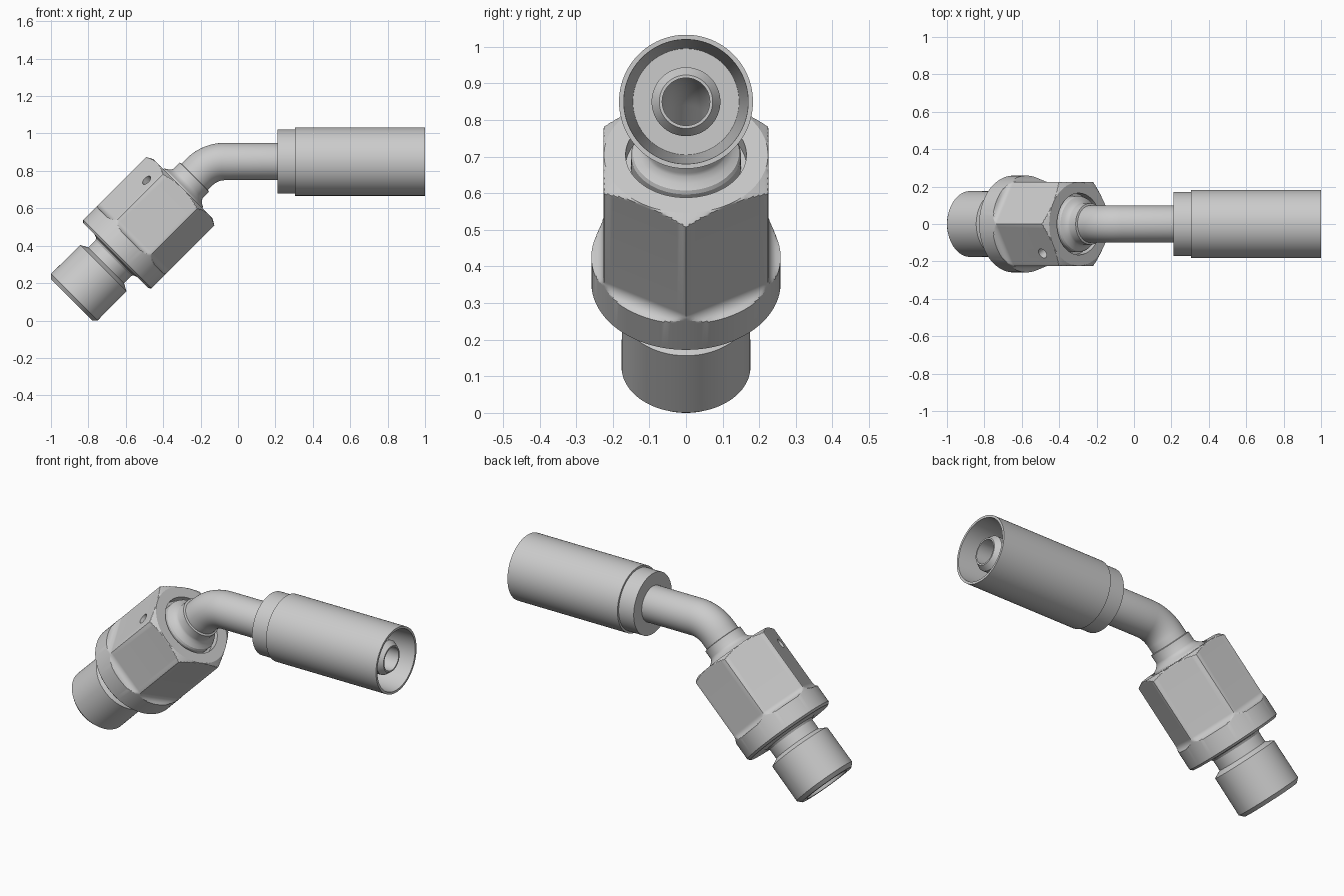
import bpy, bmesh, math
from mathutils import Vector, Matrix

if "Cube" in bpy.data.objects:
    bpy.data.objects.remove(bpy.data.objects["Cube"])

# Centre line: horizontal leg (t < -T), 45 degree bend, sloping leg (t > T)
T = 0.08
BEND = T / math.tan(math.radians(22.5))
CORNER = Vector((-0.15, 0, 0.85))
Y = Vector((0, 1, 0))


def frame(t):
    """Point on the centre line and its upward normal."""
    a = math.radians(45) * min(max((t + T) / (2 * T), 0), 1)
    n = Vector((-math.sin(a), 0, math.cos(a)))
    if t <= -T:
        return CORNER + Vector((-t, 0, 0)), n
    if t >= T:
        return CORNER + Vector((-t, 0, -t)) / math.sqrt(2), n
    return CORNER + Vector((T, 0, -BEND)) + n * BEND, n


def turn(name, rows, segs=96):
    """Closed ring profile of (t, radius[, hex apothem]) turned round the centre line."""
    bm = bmesh.new()
    rings = []
    for t, r, *apothem in rows:
        p, n = frame(t)
        ring = []
        for i in range(segs):
            a = 2 * math.pi * i / segs
            rad = r
            if apothem:
                off = a % (math.pi / 3) - math.pi / 6
                rad = min(r, apothem[0] / math.cos(off))
            ring.append(bm.verts.new(p + rad * (math.cos(a) * n + math.sin(a) * Y)))
        rings.append(ring)
    for k, ring in enumerate(rings):
        nxt = rings[(k + 1) % len(rings)]
        for i in range(segs):
            j = (i + 1) % segs
            bm.faces.new((ring[i], ring[j], nxt[j], nxt[i]))
    bmesh.ops.recalc_face_normals(bm, faces=bm.faces)
    me = bpy.data.meshes.new(name)
    bm.to_mesh(me)
    bm.free()
    ob = bpy.data.objects.new(name, me)
    bpy.context.collection.objects.link(ob)
    return ob


def activate(ob):
    bpy.ops.object.select_all(action='DESELECT')
    ob.select_set(True)
    bpy.context.view_layer.objects.active = ob


# Hex nut with round flange, neck and threaded stud
AP, R = 0.225, 0.2585
rows = [(0.25, 0.165), (0.205, 0.165)]
rows += [(0.205 + 0.02 * k / 5, 0.224 + (R - 0.224) * k / 5, AP) for k in range(6)]
for k in range(11):                                    # fillet from flats to flange
    d = 0.036 * k / 10
    rows.append((0.564 + d, R, AP + 0.036 - math.sqrt(max(0.036 ** 2 - d * d, 0))))
rows += [(0.70, R), (0.712, 0.246), (0.712, 0.16), (0.718, 0.142), (0.73, 0.135),
         (0.785, 0.135), (0.806, 0.175), (1.025, 0.176), (1.046, 0.156),
         (1.046, 0.125), (0.93, 0.10), (0.93, 0.07), (0.25, 0.07)]
nut = turn("hex_nut_and_stud", rows, 192)

# Small drilled hole in one upper flat
p, n = frame(0.31)
normal = n * math.cos(math.pi / 6) - Y * math.sin(math.pi / 6)
bm = bmesh.new()
bmesh.ops.create_cone(bm, cap_ends=True, segments=32, radius1=0.028, radius2=0.028, depth=0.12,
                      matrix=Matrix.Translation(p + n * 0.173 - Y * 0.16)
                      @ normal.to_track_quat('Z', 'Y').to_matrix().to_4x4())
me = bpy.data.meshes.new("hole_cutter")
bm.to_mesh(me)
bm.free()
cutter = bpy.data.objects.new("hole_cutter", me)
bpy.context.collection.objects.link(cutter)
cutter.hide_render = True
mod = nut.modifiers.new("hole", 'BOOLEAN')
mod.operation = 'DIFFERENCE'
mod.solver = 'EXACT'
mod.object = cutter
activate(nut)
bpy.ops.object.modifier_apply(modifier=mod.name)
bpy.data.objects.remove(cutter)

# Bent tube: flared seat, collar, bend, and tapered nipple inside the ferrule
arc = [T - 2 * T * k / 16 for k in range(17)]
rows = [(0.252, 0.15), (0.208, 0.15), (0.198, 0.145), (0.188, 0.128), (0.175, 0.115),
        (0.165, 0.111), (0.118, 0.111), (0.115, 0.10)]
rows += [(t, 0.10) for t in arc]
rows += [(-0.58, 0.10), (-0.60, 0.094), (-1.09, 0.094), (-1.12, 0.073), (-1.12, 0.065)]
rows += [(t, 0.065) for t in reversed(arc)] + [(0.252, 0.065)]
tube = turn("bent_tube", rows)

# Hose ferrule with stepped collar and open flared end
ferrule = turn("hose_ferrule", [(-0.36, 0.098), (-0.36, 0.172), (-0.455, 0.172), (-0.455, 0.183),
                                (-1.15, 0.183), (-1.15, 0.17), (-0.62, 0.145), (-0.62, 0.09)])

for ob in (nut, tube, ferrule):
    activate(ob)
    bpy.ops.object.shade_smooth_by_angle(angle=math.radians(25))
